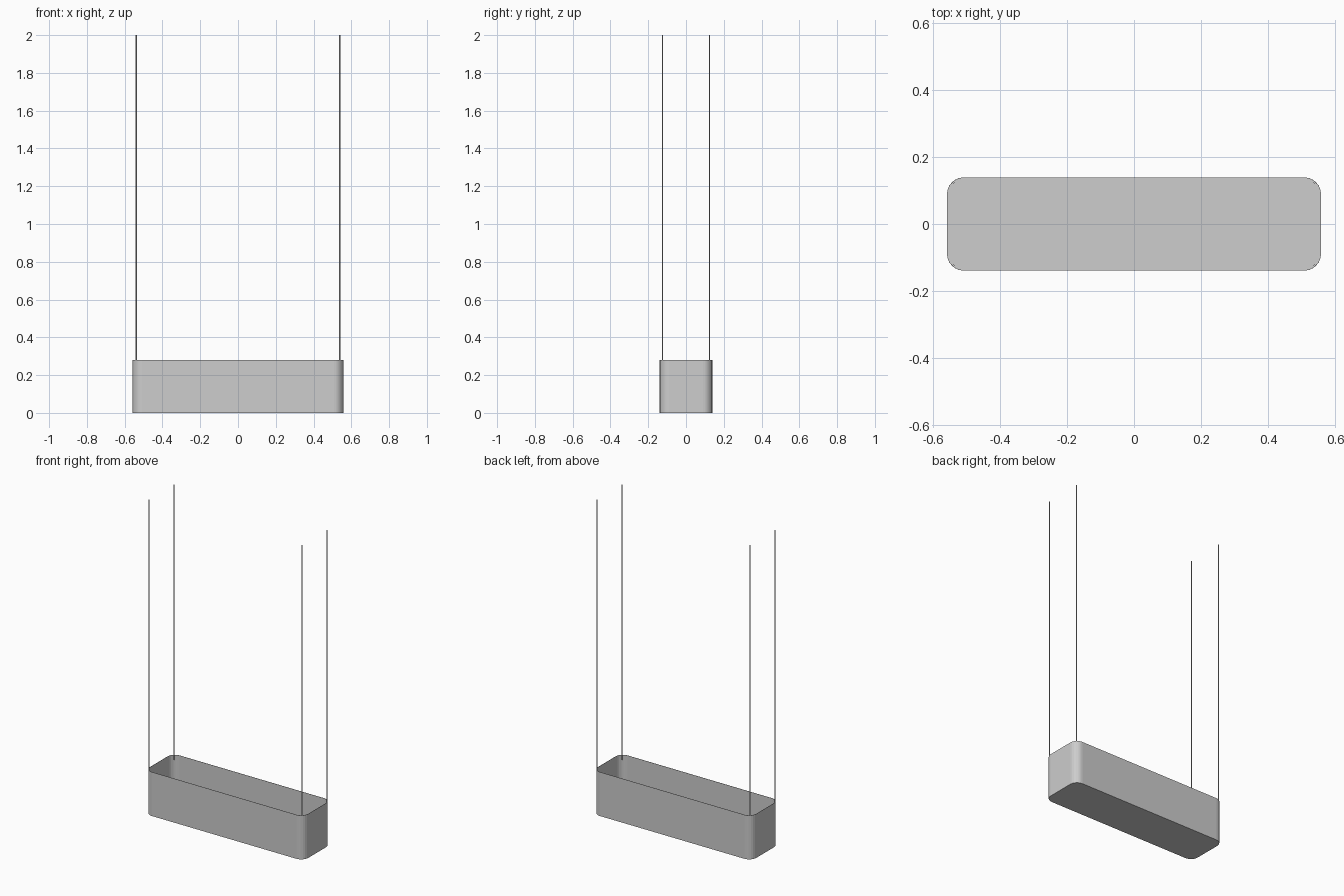
import bpy
import bmesh
from math import cos, sin, pi

cube = bpy.data.objects.get("Cube")
if cube:
    bpy.data.objects.remove(cube, do_unlink=True)

HALF_X, HALF_Y, HEIGHT = 0.558, 0.139, 0.28
CORNER, STEPS = 0.05, 6
TOP, WIRE_BASE = 2.0, 0.25

grey = bpy.data.materials.new("mid grey")
grey.use_nodes = True
colour = (0.61, 0.61, 0.61, 1)
grey.diffuse_color = colour
grey.node_tree.nodes["Principled BSDF"].inputs["Base Color"].default_value = colour

# Open trough: rounded rectangle floor with flat-shaded walls pulled straight up
outline = []
for quarter, (sx, sy) in enumerate([(1, 1), (-1, 1), (-1, -1), (1, -1)]):
    for i in range(STEPS + 1):
        a = (quarter + i / STEPS) * pi / 2
        outline.append((sx * (HALF_X - CORNER) + CORNER * cos(a),
                        sy * (HALF_Y - CORNER) + CORNER * sin(a)))

bm = bmesh.new()
low = [bm.verts.new((x, y, 0)) for x, y in outline]
high = [bm.verts.new((x, y, HEIGHT)) for x, y in outline]
bm.faces.new(low[::-1])
for i in range(len(low)):
    j = (i + 1) % len(low)
    bm.faces.new((low[i], low[j], high[j], high[i]))
mesh = bpy.data.meshes.new("trough")
bm.to_mesh(mesh)
bm.free()
mesh.materials.append(grey)
trough = bpy.data.objects.new("trough", mesh)
bpy.context.collection.objects.link(trough)

# Very thin sheet walls, thickened inwards
sheet = trough.modifiers.new("sheet thickness", "SOLIDIFY")
sheet.thickness = 0.0015
sheet.offset = -1

# Hanging wires, one inside each rounded corner
for sx, side in ((1, "left"), (-1, "right")):
    for sy, end in ((-1, "front"), (1, "back")):
        bpy.ops.mesh.primitive_cylinder_add(
            vertices=12, radius=0.003, depth=TOP - WIRE_BASE,
            location=(sx * 0.539, sy * 0.124, (TOP + WIRE_BASE) / 2))
        wire = bpy.context.object
        wire.name = f"{end}_{side}_wire"
        wire.data.materials.append(grey)
